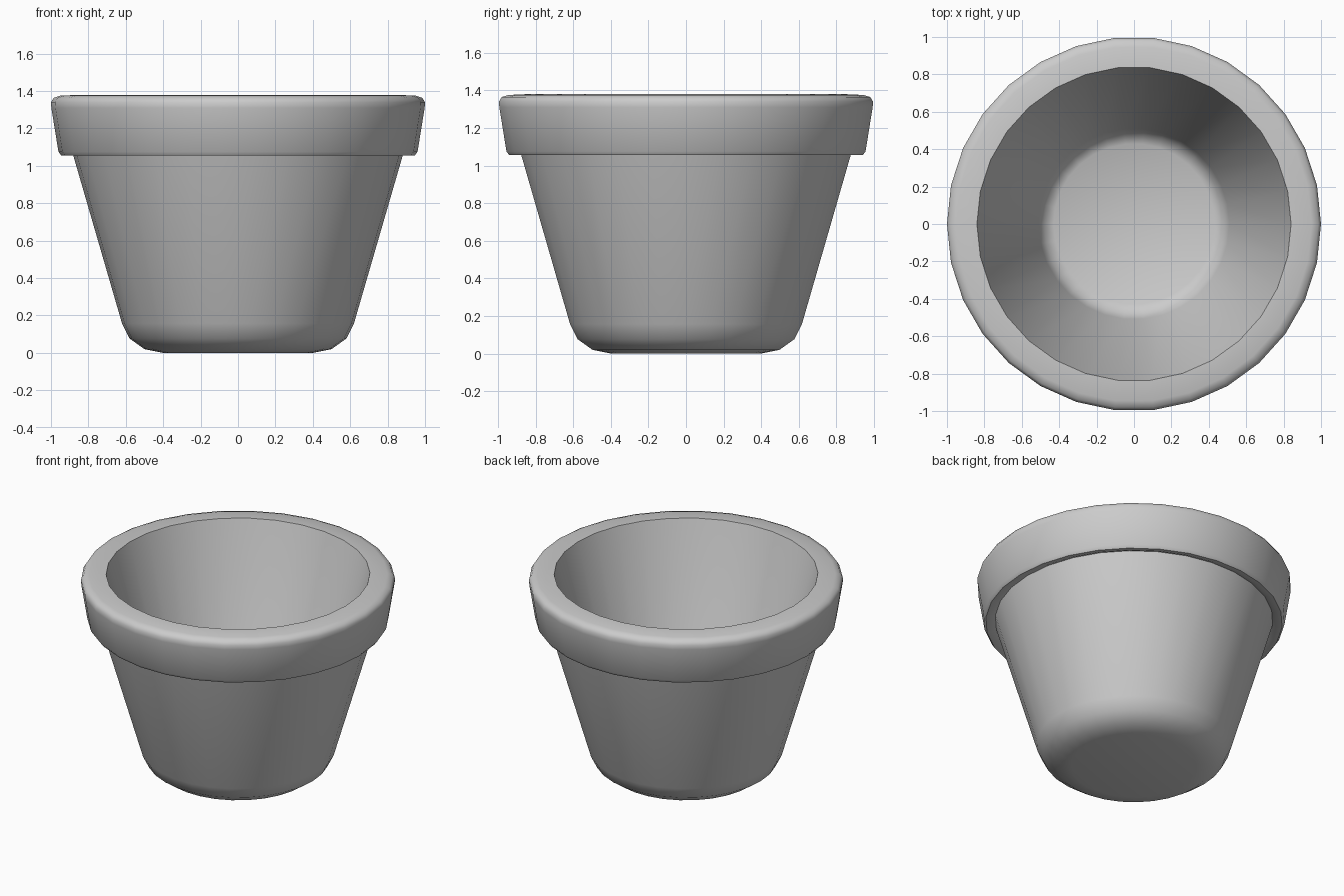
import bpy, bmesh, math

if "Cube" in bpy.data.objects:
    bpy.data.objects.remove(bpy.data.objects["Cube"])

SIDES = 30

# Closed-pot cross-section (radius, height): outside base -> rim -> inside floor
PROFILE = [
    (0.40, 0.0), (0.50, 0.02), (0.58, 0.077), (0.62, 0.157),   # rounded foot
    (0.885, 1.07),                                             # tapered wall
    (0.915, 1.057), (0.945, 1.055), (0.96, 1.075),             # rim underside
    (0.998, 1.31), (1.0, 1.34), (0.985, 1.364), (0.95, 1.375), # rim band
    (0.84, 1.38),                                              # rim lip
    (0.51, 0.23), (0.48, 0.165), (0.43, 0.14),                 # inner wall, floor edge
]


def lathe(name, profile, sides):
    bm = bmesh.new()
    rings = []
    for r, z in profile:
        rings.append([bm.verts.new((r * math.cos(2 * math.pi * i / sides),
                                    r * math.sin(2 * math.pi * i / sides), z))
                      for i in range(sides)])
    for a, b in zip(rings, rings[1:]):
        for i in range(sides):
            j = (i + 1) % sides
            bm.faces.new((a[i], a[j], b[j], b[i]))
    bm.faces.new(rings[0][::-1])   # underside
    bm.faces.new(rings[-1])        # inner floor
    bmesh.ops.recalc_face_normals(bm, faces=bm.faces)
    mesh = bpy.data.meshes.new(name)
    bm.to_mesh(mesh)
    bm.free()
    obj = bpy.data.objects.new(name, mesh)
    bpy.context.collection.objects.link(obj)
    return obj


pot = lathe("flower_pot", PROFILE, SIDES)
bpy.context.view_layer.objects.active = pot
pot.select_set(True)
bpy.ops.object.shade_smooth_by_angle(angle=math.radians(50))
